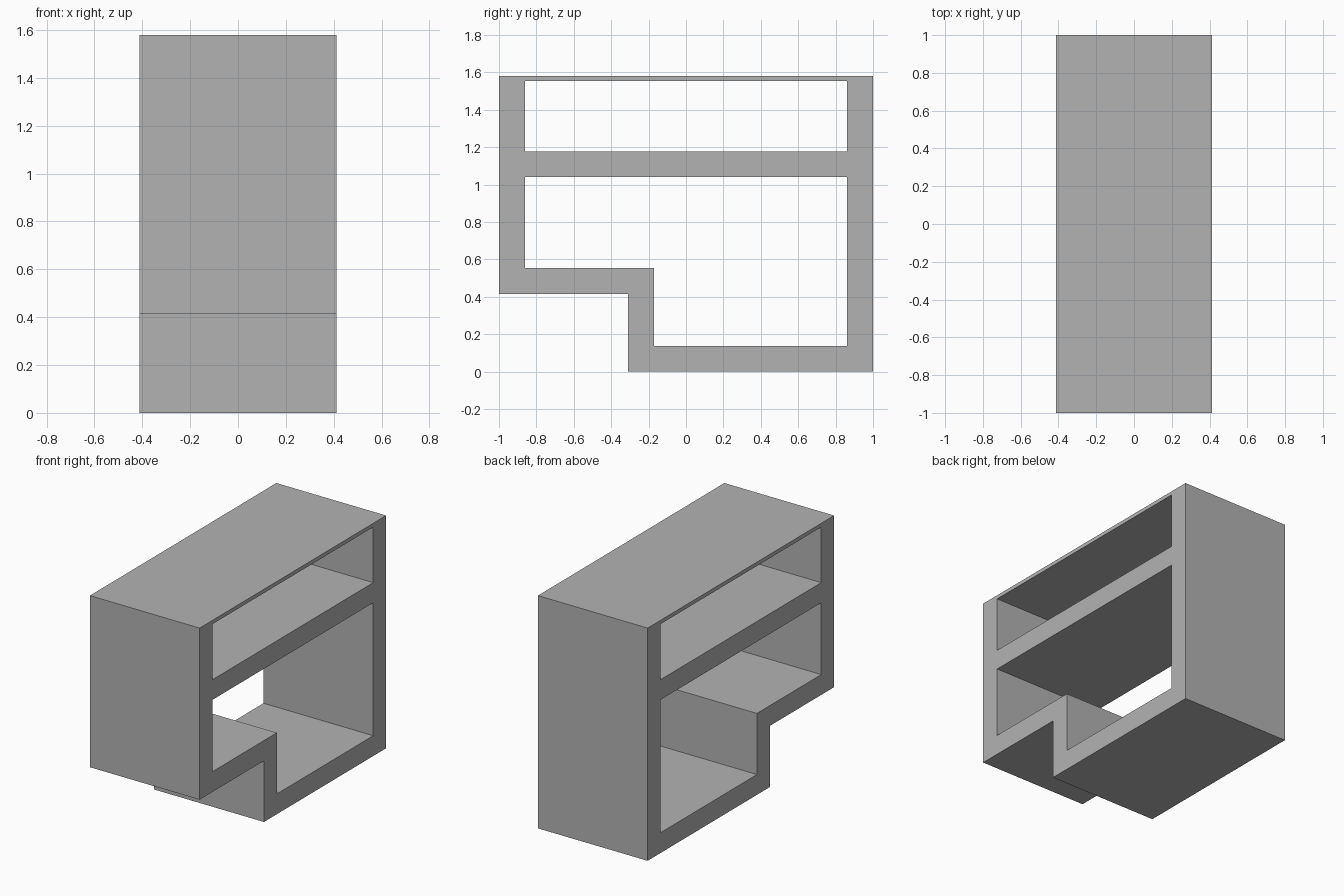
import bpy
import bmesh

cube = bpy.data.objects.get("Cube")
if cube:
    bpy.data.objects.remove(cube, do_unlink=True)

HALF_WIDTH = 0.412
WALL = 0.138
TOP, TOP_WALL = 1.58, 0.026
STEP_Y, STEP_Z = -0.31, 0.415
SHELF_LOW, SHELF_HIGH = 1.04, 1.177
INNER = 1 - WALL

# Side profile (y, z): stepped outer frame with two open compartments
outer = [(-1, STEP_Z), (STEP_Y, STEP_Z), (STEP_Y, 0), (1, 0), (1, TOP), (-1, TOP)]
lower_opening = [(-INNER, STEP_Z + WALL), (STEP_Y + WALL, STEP_Z + WALL),
                 (STEP_Y + WALL, WALL), (INNER, WALL),
                 (INNER, SHELF_LOW), (-INNER, SHELF_LOW)]
upper_opening = [(-INNER, SHELF_HIGH), (INNER, SHELF_HIGH),
                 (INNER, TOP - TOP_WALL), (-INNER, TOP - TOP_WALL)]

# Fill the profile around its openings, then extrude across the width
bm = bmesh.new()
edges = []
for loop in (outer, lower_opening, upper_opening):
    verts = [bm.verts.new((-HALF_WIDTH, y, z)) for y, z in loop]
    edges += [bm.edges.new((a, b)) for a, b in zip(verts, verts[1:] + verts[:1])]
bmesh.ops.triangle_fill(bm, edges=edges, use_beauty=True, normal=(-1, 0, 0))
extruded = bmesh.ops.extrude_face_region(bm, geom=bm.faces[:], use_keep_orig=True)
moved = [g for g in extruded["geom"] if isinstance(g, bmesh.types.BMVert)]
bmesh.ops.translate(bm, verts=moved, vec=(2 * HALF_WIDTH, 0, 0))
bmesh.ops.recalc_face_normals(bm, faces=bm.faces[:])

mesh = bpy.data.meshes.new("stepped_shelf_frame")
bm.to_mesh(mesh)
bm.free()
frame = bpy.data.objects.new("stepped_shelf_frame", mesh)
bpy.context.collection.objects.link(frame)

# Plain grey finish
grey = bpy.data.materials.new("light_grey")
grey.use_nodes = True
colour = (0.45, 0.45, 0.45, 1)
grey.diffuse_color = colour
grey.node_tree.nodes["Principled BSDF"].inputs["Base Color"].default_value = colour
mesh.materials.append(grey)
